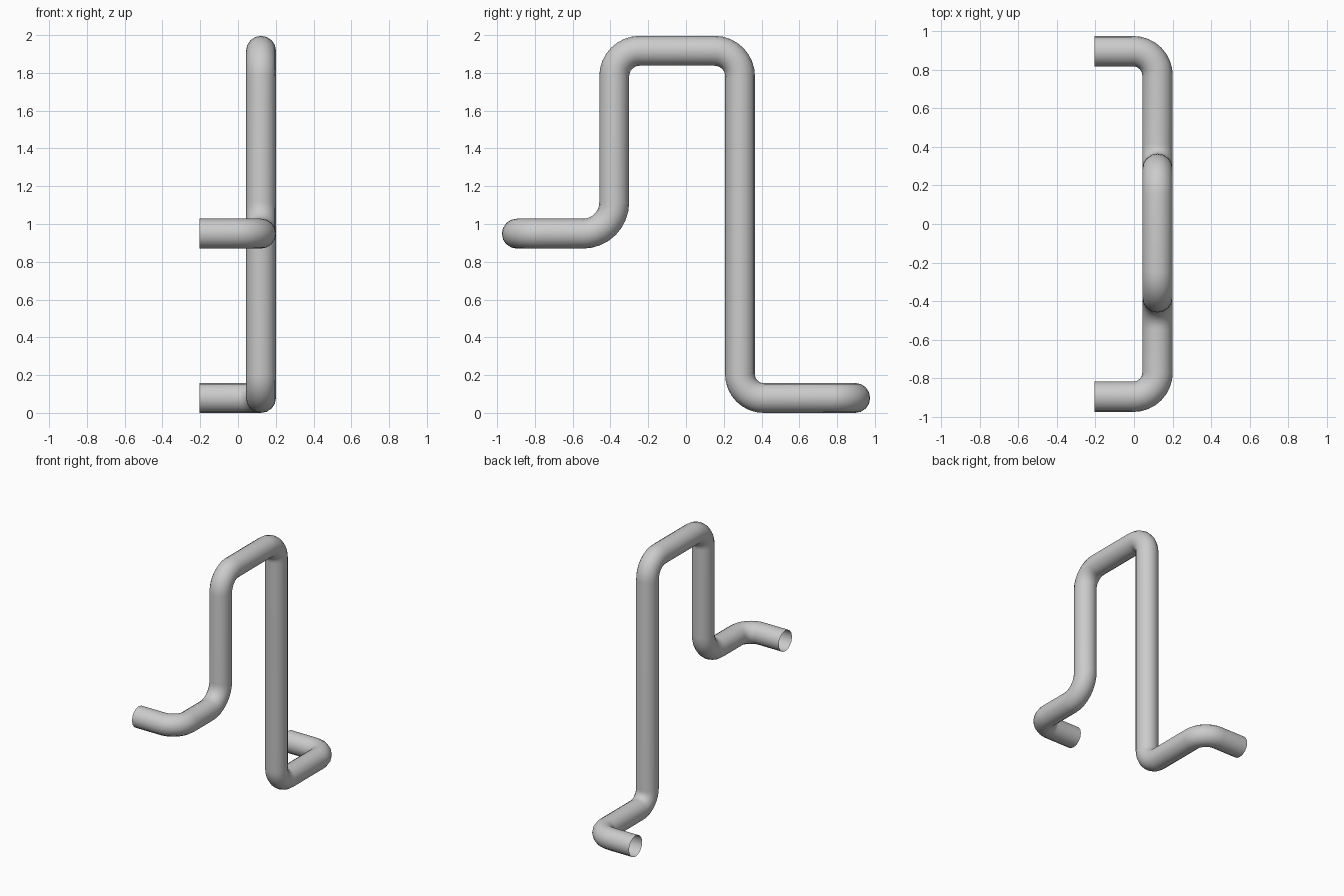
import bpy
import math
from mathutils import Vector

if "Cube" in bpy.data.objects:
    bpy.data.objects.remove(bpy.data.objects["Cube"])

PIPE_R = 0.079
ARC_STEPS = 8

# Corner points of the pipe centreline with the bend radius at each
corners = [
    ((-0.205, -0.896, 0.953), 0),
    ((0.122, -0.896, 0.953), 0.125),
    ((0.122, -0.380, 0.953), 0.165),
    ((0.122, -0.380, 1.921), 0.135),
    ((0.122, 0.286, 1.921), 0.135),
    ((0.122, 0.286, 0.083), 0.125),
    ((0.122, 0.896, 0.083), 0.125),
    ((-0.205, 0.896, 0.083), 0),
]


def rounded_path(corners):
    """Replace every right-angle corner by a circular arc."""
    pts = [Vector(p) for p, r in corners]
    path = [pts[0]]
    for i in range(1, len(pts) - 1):
        r = corners[i][1]
        a = (pts[i - 1] - pts[i]).normalized()
        b = (pts[i + 1] - pts[i]).normalized()
        centre = pts[i] + (a + b) * r
        for k in range(ARC_STEPS + 1):
            t = math.pi / 2 * k / ARC_STEPS
            path.append(centre - b * r * math.cos(t) - a * r * math.sin(t))
    path.append(pts[-1])
    return path


# Bent pipe: round bevel along the path, open at both ends
path = rounded_path(corners)
curve = bpy.data.curves.new("bent_pipe", 'CURVE')
curve.dimensions = '3D'
curve.bevel_depth = PIPE_R
curve.bevel_resolution = 6
curve.use_fill_caps = False
spline = curve.splines.new('POLY')
spline.points.add(len(path) - 1)
for point, co in zip(spline.points, path):
    point.co = (*co, 1)

pipe = bpy.data.objects.new("bent_pipe", curve)
bpy.context.collection.objects.link(pipe)
bpy.context.view_layer.objects.active = pipe
pipe.select_set(True)
bpy.ops.object.convert(target='MESH')
bpy.ops.object.shade_smooth_by_angle(angle=math.radians(40))

# Rest exactly on the ground
pipe = bpy.context.object
low = min(v.co.z for v in pipe.data.vertices)
for v in pipe.data.vertices:
    v.co.z -= low
